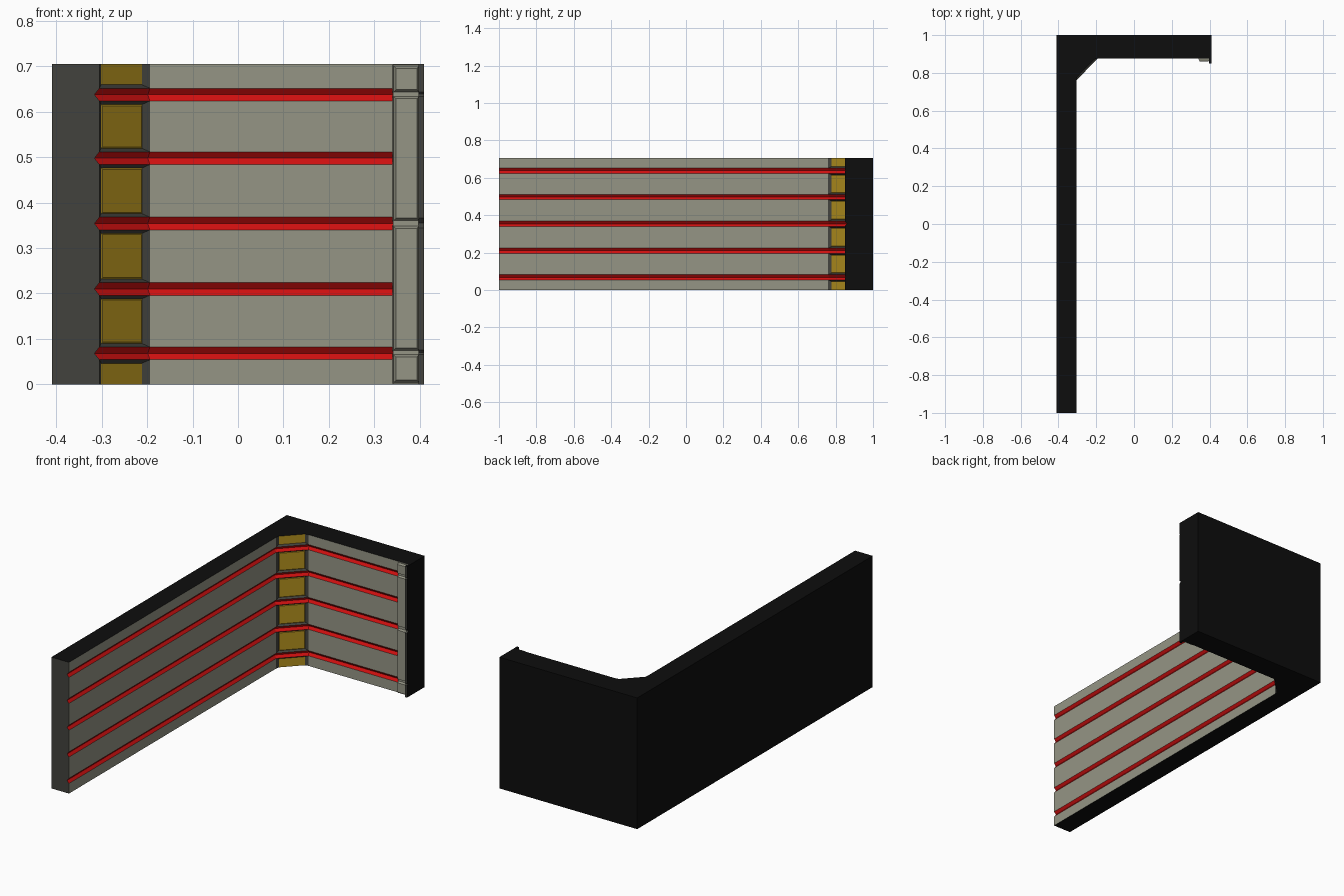
import bpy, bmesh
from mathutils import Vector

if "Cube" in bpy.data.objects:
    bpy.data.objects.remove(bpy.data.objects["Cube"])

H = 0.705
GROOVES = [0.068, 0.21, 0.354, 0.498, 0.638]
HALF, DEPTH = 0.014, 0.011
GRAY, DARK, BLACK, RED, GOLD = range(5)

mats = []
for name, c in [("warm_gray", (0.30, 0.30, 0.235)), ("dark_gray", (0.055, 0.055, 0.047)),
                ("black", (0.004, 0.004, 0.004)), ("red", (0.63, 0.005, 0.005)),
                ("gold", (0.46, 0.285, 0.013))]:
    m = bpy.data.materials.new(name)
    m.diffuse_color = (*c, 1)
    m.use_nodes = True
    m.node_tree.nodes["Principled BSDF"].inputs["Base Color"].default_value = m.diffuse_color
    mats.append(m)


def finish(bm, name):
    bm.normal_update()
    me = bpy.data.meshes.new(name)
    bm.to_mesh(me)
    bm.free()
    for m in mats:
        me.materials.append(m)
    ob = bpy.data.objects.new(name, me)
    bpy.context.collection.objects.link(ob)
    return ob


def frustum(name, lo, hi, bevel, mat):
    """Box whose front (-y) side is bevelled in x and z."""
    bm = bmesh.new()
    rings = []
    for y, b in ((hi[1], 0), (lo[1], bevel)):
        rings.append([bm.verts.new((x, y, z)) for x, z in
                      ((lo[0] + b, lo[2] + b), (hi[0] - b, lo[2] + b),
                       (hi[0] - b, hi[2] - b), (lo[0] + b, hi[2] - b))])
    for r in rings:
        bm.faces.new(r)
    for i in range(4):
        j = (i + 1) % 4
        bm.faces.new((rings[0][i], rings[0][j], rings[1][j], rings[1][i]))
    bmesh.ops.recalc_face_normals(bm, faces=bm.faces[:])
    for f in bm.faces:
        f.material_index = mat
    return finish(bm, name)


# L-shaped wall: grooved profile swept along the inner path with mitred corners
path = [Vector(p) for p in ((-0.305, -1), (-0.305, 0.76), (-0.194, 0.875), (0.40, 0.875))]
norms = []
for a, b in zip(path, path[1:]):
    d = (b - a).normalized()
    norms.append(Vector((-d.y, d.x)))
miters = [norms[0]]
for n1, n2 in zip(norms, norms[1:]):
    miters.append((n1 + n2) / (1 + n1.dot(n2)))
miters.append(norms[-1])

rows = [(0, 0)]
for g in GROOVES:
    rows += [(g - HALF, 0), (g, DEPTH), (g + HALF, 0)]
rows.append((H, 0))

bm = bmesh.new()
cols = []
for p, m in zip(path, miters):
    cols.append([bm.verts.new((*(p + m * d), z)) for z, d in rows])
outer = [[bm.verts.new((x, y, z)) for z in (0, H)]
         for x, y in ((-0.41, -1), (-0.41, 1), (0.40, 1))]
niches = []
for c in range(3):
    for r in range(len(rows) - 1):
        f = bm.faces.new((cols[c][r], cols[c + 1][r], cols[c + 1][r + 1], cols[c][r + 1]))
        groove = rows[r][1] or rows[r + 1][1]
        f.material_index = RED if groove else (DARK if c == 1 else GRAY)
        if c == 1 and not groove:
            niches.append(f)
for a, b in zip(outer, outer[1:]):
    bm.faces.new((b[0], a[0], a[1], b[1])).material_index = BLACK
bm.faces.new(cols[0][::-1] + outer[0]).material_index = DARK
bm.faces.new(cols[-1] + outer[-1][::-1]).material_index = BLACK
bmesh.ops.recalc_face_normals(bm, faces=bm.faces[:])
bm.normal_update()
if niches[0].normal.y > 0:
    bmesh.ops.reverse_faces(bm, faces=bm.faces[:])
    bm.normal_update()

# Gold panels recessed into the corner chamfer
tangent = (path[2] - path[1]).normalized().to_3d()
bmesh.ops.inset_individual(bm, faces=niches, thickness=0.011, depth=-0.010)
for i, f in enumerate(niches):
    f.material_index = GOLD
    mid = f.calc_center_median()
    for v in f.verts:
        v.co -= tangent * (v.co - mid).dot(tangent) * 0.1
        if i == 0 and v.co.z < mid.z:
            v.co.z = 0
        if i == len(niches) - 1 and v.co.z > mid.z:
            v.co.z = H
bmesh.ops.inset_individual(bm, faces=niches[1:-1], thickness=0.004, depth=0.002)

# Open the outer rims and cap the top and bottom
bm.normal_update()
flat = [f for f in bm.faces if all(v.co.z < 1e-5 for v in f.verts)
        or all(v.co.z > H - 1e-5 for v in f.verts)]
bmesh.ops.delete(bm, geom=flat, context='FACES')
caps = bmesh.ops.holes_fill(bm, edges=[e for e in bm.edges if e.is_boundary], sides=0)
for f in caps["faces"]:
    f.material_index = BLACK
bmesh.ops.recalc_face_normals(bm, faces=bm.faces[:])
finish(bm, "corner_wall")

# End pilaster: backing plate and bevelled panels
frustum("pilaster_backing", (0.341, 0.870, 0.001), (0.400, 0.89, H - 0.001), 0, GRAY)
for i, (z0, z1) in enumerate(((0.001, 0.068), (0.072, 0.351), (0.358, 0.637), (0.641, 0.704))):
    frustum(f"pilaster_panel_{i + 1}", (0.340, 0.859, z0), (0.402, 0.876, z1), 0.008, GRAY)

# End strip with V notches, closing the right side
prof = [(1, H), (1, 0), (0.850, 0)]
for z, w in ((0.07, 0.005), (0.355, 0.011), (0.639, 0.005)):
    prof += [(0.850, z - w), (0.850 + w, z), (0.850, z + w)]
prof.append((0.850, H))
bm = bmesh.new()
face = bm.faces.new([bm.verts.new((0.398, y, z)) for y, z in prof])
ext = bmesh.ops.extrude_face_region(bm, geom=[face])
for v in ext["geom"]:
    if isinstance(v, bmesh.types.BMVert):
        v.co.x = 0.41
bmesh.ops.recalc_face_normals(bm, faces=bm.faces[:])
bm.normal_update()
for f in bm.faces:
    f.material_index = DARK if f.normal.y < -0.1 else BLACK
finish(bm, "end_strip")
